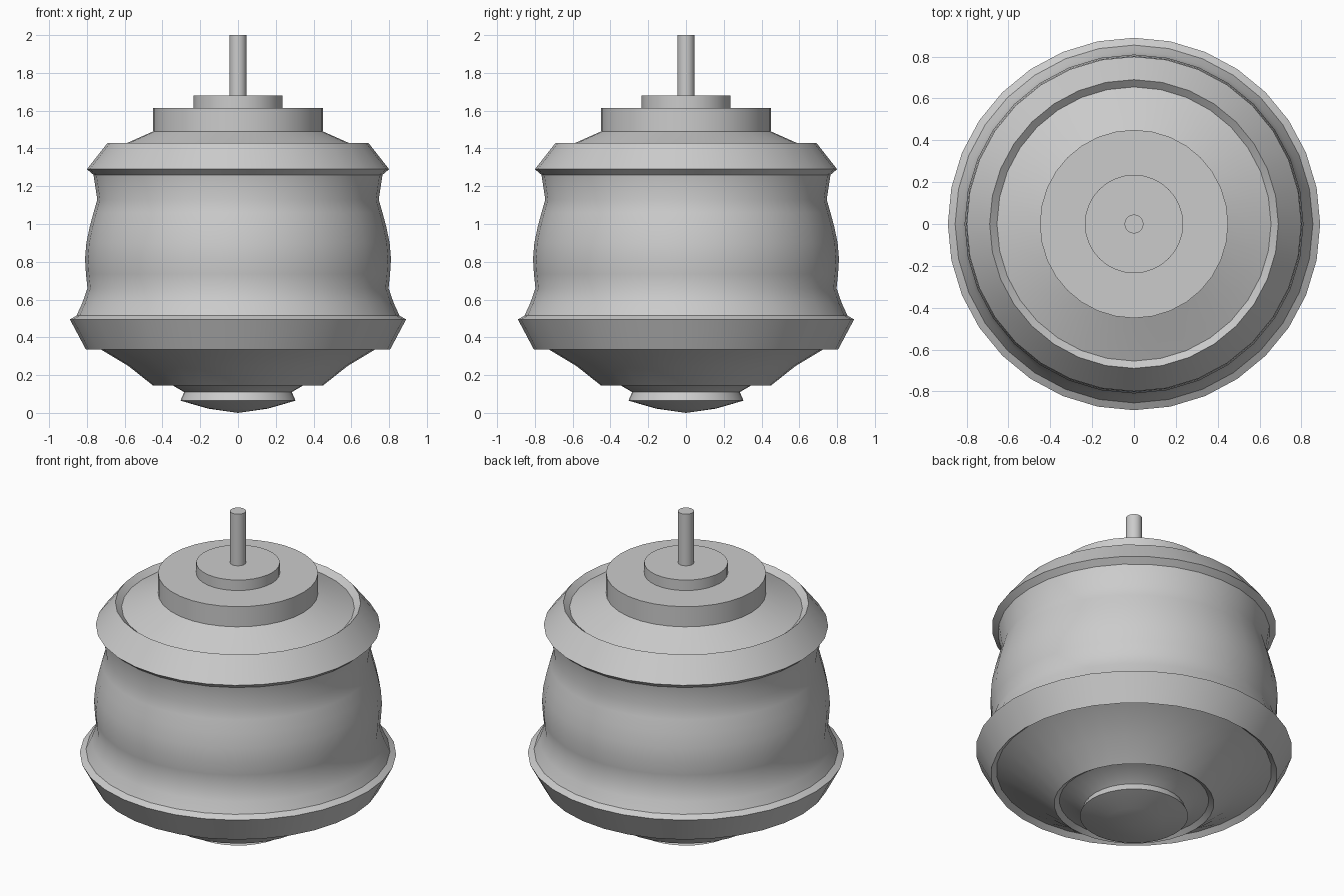
import bpy, bmesh, math

if "Cube" in bpy.data.objects:
    bpy.data.objects.remove(bpy.data.objects["Cube"])

SIDES = 32


def lathe(name, profile, sides=SIDES, angle=30):
    """Spin a (radius, height) profile around z; radius 0 closes to a point."""
    bm = bmesh.new()
    rings = []
    for r, z in profile:
        if r == 0:
            rings.append([bm.verts.new((0, 0, z))] * sides)
        else:
            rings.append([bm.verts.new((r * math.cos(2 * math.pi * i / sides),
                                        r * math.sin(2 * math.pi * i / sides), z))
                          for i in range(sides)])
    for a, b in zip(rings, rings[1:]):
        for i in range(sides):
            j = (i + 1) % sides
            corners = list(dict.fromkeys([a[i], a[j], b[j], b[i]]))
            bm.faces.new(corners)
    bm.normal_update()
    mesh = bpy.data.meshes.new(name)
    bm.to_mesh(mesh)
    bm.free()
    ob = bpy.data.objects.new(name, mesh)
    bpy.context.collection.objects.link(ob)
    bpy.ops.object.select_all(action='DESELECT')
    ob.select_set(True)
    bpy.context.view_layer.objects.active = ob
    bpy.ops.object.shade_smooth_by_angle(angle=math.radians(angle))
    return ob


# All profiles run from bottom to top so that faces point outward.

# Bottom knob with its shallow dome
lathe("bottom_knob", [(0, 0), (0.16, 0.023), (0.305, 0.065), (0.285, 0.11)])

# Underside: small groove at the knob, then the wide tapered bowl
lathe("lower_bowl", [(0.285, 0.11), (0.345, 0.145), (0.42, 0.165), (0.45, 0.145),
                     (0.58, 0.248), (0.725, 0.335), (0.775, 0.36)])

# Lower rim, wrapped around the bottom of the body
lathe("lower_rim", [(0.775, 0.36), (0.805, 0.335), (0.89, 0.495), (0.855, 0.515)])

# Waisted body wall
lathe("body", [(0.855, 0.515), (0.825, 0.58), (0.797, 0.66), (0.805, 0.735),
               (0.81, 0.815), (0.803, 0.9), (0.785, 0.985), (0.765, 1.06),
               (0.745, 1.13), (0.765, 1.26)])

# Upper collar with its inward lip
lathe("upper_collar", [(0.765, 1.26), (0.80, 1.29), (0.69, 1.43), (0.655, 1.40)])

# Shallow cone inside the collar
lathe("top_cone", [(0.655, 1.40), (0.585, 1.43), (0.45, 1.49)])

# Stepped discs and the spindle
for name, r, z0, z1 in (("large_disc", 0.45, 1.49, 1.615),
                        ("small_disc", 0.235, 1.615, 1.68),
                        ("spindle", 0.045, 1.68, 2.0)):
    lathe(name, [(r, z0), (r, z1), (0, z1)])
